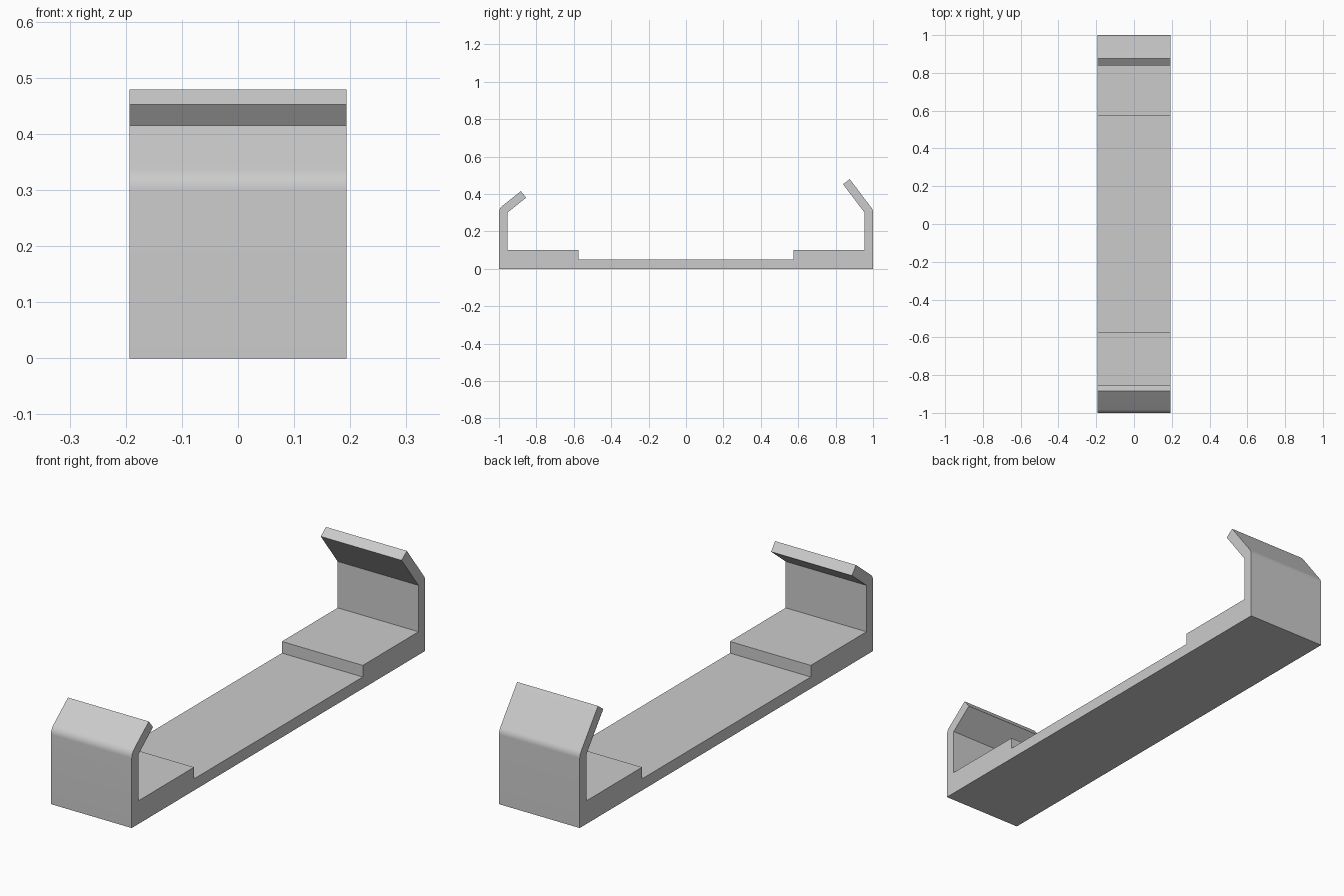
import bpy
import bmesh
import math
from mathutils import Vector

cube = bpy.data.objects.get("Cube")
if cube:
    bpy.data.objects.remove(cube, do_unlink=True)

HALF_WIDTH = 0.193
WALL = 0.045        # sheet thickness of walls and lips
BEND_Z = 0.30       # height at which the walls bend inwards
FLOOR_Z, PAD_Z, PAD_Y = 0.05, 0.10, 0.575
ARC_STEPS = 8

# Plain grey plastic
grey = bpy.data.materials.new("grey")
grey.use_nodes = True
colour = (0.6, 0.6, 0.6, 1)
grey.diffuse_color = colour
grey.node_tree.nodes["Principled BSDF"].inputs["Base Color"].default_value = colour


def end_profile(side, lean, length):
    """Outline of one end (y, z), from the outer bottom corner to the pad step."""
    inner = Vector((1 - WALL, BEND_Z))
    along = Vector((-math.sin(lean), math.cos(lean))) * length
    points = [Vector((1, 0))]
    # Rounded outer bend
    for i in range(ARC_STEPS + 1):
        a = lean * i / ARC_STEPS
        points.append(inner + WALL * Vector((math.cos(a), math.sin(a))))
    # Lip tip, inner wall, raised pad and its step
    points += [points[-1] + along, inner + along, inner,
               Vector((1 - WALL, PAD_Z)), Vector((PAD_Y, PAD_Z)),
               Vector((PAD_Y, FLOOR_Z))]
    return [(side * p.x, p.y) for p in points]


# Whole clip outline: tall rear hook, floor, short front hook
rear = end_profile(1, math.radians(37.2), 0.191)
front = end_profile(-1, math.radians(51.3), 0.128)
outline = rear + front[::-1]

# Extrude the outline across the width
bm = bmesh.new()
face = bm.faces.new([bm.verts.new((-HALF_WIDTH, y, z)) for y, z in outline])
result = bmesh.ops.extrude_face_region(bm, geom=[face], use_keep_orig=True)
moved = [v for v in result["geom"] if isinstance(v, bmesh.types.BMVert)]
bmesh.ops.translate(bm, verts=moved, vec=(2 * HALF_WIDTH, 0, 0))
bmesh.ops.recalc_face_normals(bm, faces=bm.faces)

mesh = bpy.data.meshes.new("clip_bracket")
bm.to_mesh(mesh)
bm.free()
mesh.materials.append(grey)
bracket = bpy.data.objects.new("clip_bracket", mesh)
bpy.context.collection.objects.link(bracket)

# Smooth the rounded bends, keep the corners sharp
bpy.ops.object.select_all(action="DESELECT")
bracket.select_set(True)
bpy.context.view_layer.objects.active = bracket
bpy.ops.object.shade_smooth_by_angle(angle=math.radians(30))
